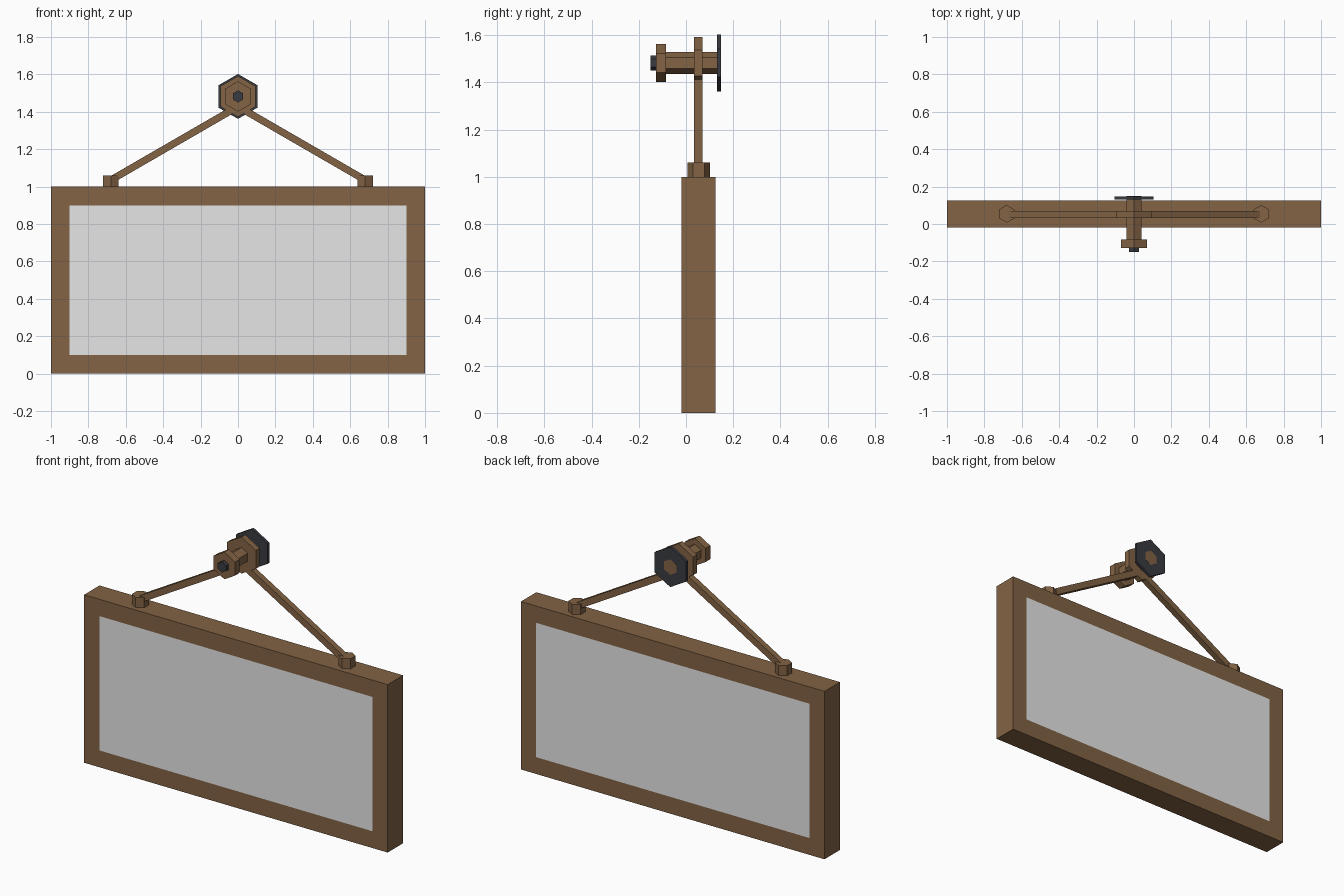
import bpy, bmesh, math
from mathutils import Matrix, Vector

if "Cube" in bpy.data.objects:
    bpy.data.objects.remove(bpy.data.objects["Cube"])


def material(name, rgb):
    m = bpy.data.materials.new(name)
    m.diffuse_color = (*rgb, 1)
    m.use_nodes = True
    m.node_tree.nodes["Principled BSDF"].inputs["Base Color"].default_value = m.diffuse_color
    return m


WOOD = material("brown wood", (0.223, 0.125, 0.058))
BOARD = material("light grey board", (0.79, 0.79, 0.79))
IRON = material("dark iron", (0.042, 0.044, 0.053))


def add_object(name, bm, mat):
    bmesh.ops.recalc_face_normals(bm, faces=bm.faces)
    mesh = bpy.data.meshes.new(name)
    bm.to_mesh(mesh)
    bm.free()
    mesh.materials.append(mat)
    ob = bpy.data.objects.new(name, mesh)
    bpy.context.collection.objects.link(ob)
    return ob


def box(name, size, matrix, mat):
    bm = bmesh.new()
    bmesh.ops.create_cube(bm, size=1, matrix=matrix @ Matrix.Diagonal((*size, 1)))
    return add_object(name, bm, mat)


def hexagon(name, radius, start, end, mat):
    """Hexagonal prism between two points, with corners pointing along z (or y if upright)."""
    a, b = Vector(start), Vector(end)
    along = (b - a).normalized()
    side = Vector((1, 0, 0))
    up = along.cross(side)
    bm = bmesh.new()
    ends = []
    for p in (a, b):
        ends.append([bm.verts.new(p + radius * (math.cos(t) * up + math.sin(t) * side))
                     for t in (i * math.pi / 3 for i in range(6))])
    bm.faces.new(ends[0])
    bm.faces.new(ends[1])
    for i in range(6):
        j = (i + 1) % 6
        bm.faces.new((ends[0][i], ends[0][j], ends[1][j], ends[1][i]))
    return add_object(name, bm, mat)


# Sign frame: a closed ring swept from a rectangle
Y0, Y1 = -0.02, 0.125
YC = (Y0 + Y1) / 2
bm = bmesh.new()
loops = []
for hx, z0, z1, y in ((1, 0, 1, Y0), (0.9, 0.1, 0.9, Y0), (0.9, 0.1, 0.9, Y1), (1, 0, 1, Y1)):
    loops.append([bm.verts.new((x, y, z)) for x, z in ((-hx, z0), (hx, z0), (hx, z1), (-hx, z1))])
for k in range(4):
    p, q = loops[k], loops[(k + 1) % 4]
    for i in range(4):
        j = (i + 1) % 4
        bm.faces.new((p[i], p[j], q[j], q[i]))
add_object("sign_frame", bm, WOOD)

# Board flush inside the frame
box("sign_board", (1.8, Y1 - Y0, 0.8), Matrix.Translation((0, YC, 0.5)), BOARD)

# Wall peg with plate, knob, tip and hanging ring
ZC = 1.482
for name, r, y0, y1, mat in (
        ("wall_plate", 0.12, 0.131, 0.148, IRON),
        ("peg", 0.047, -0.09, 0.149, WOOD),
        ("peg_knob", 0.081, -0.128, -0.084, WOOD),
        ("peg_tip", 0.032, -0.151, -0.12, IRON),
        ("hanging_ring", 0.109, 0.033, 0.069, WOOD)):
    hexagon(name, r, (0, y0, ZC), (0, y1, ZC), mat)

# Slanted arms and the nuts that hold them on the frame
for side, label in ((-1, "left"), (1, "right")):
    hexagon(label + "_nut", 0.047, (side * 0.68, 0.054, 0.99), (side * 0.68, 0.054, 1.06), WOOD)
    a, b = Vector((side * 0.04, 0.051, 1.405)), Vector((side * 0.68, 0.051, 1.035))
    d = b - a
    turn = Matrix.Rotation(math.atan2(-d.z, d.x), 4, 'Y')
    box(label + "_arm", (d.length, 0.036, 0.038), Matrix.Translation((a + b) / 2) @ turn, WOOD)
